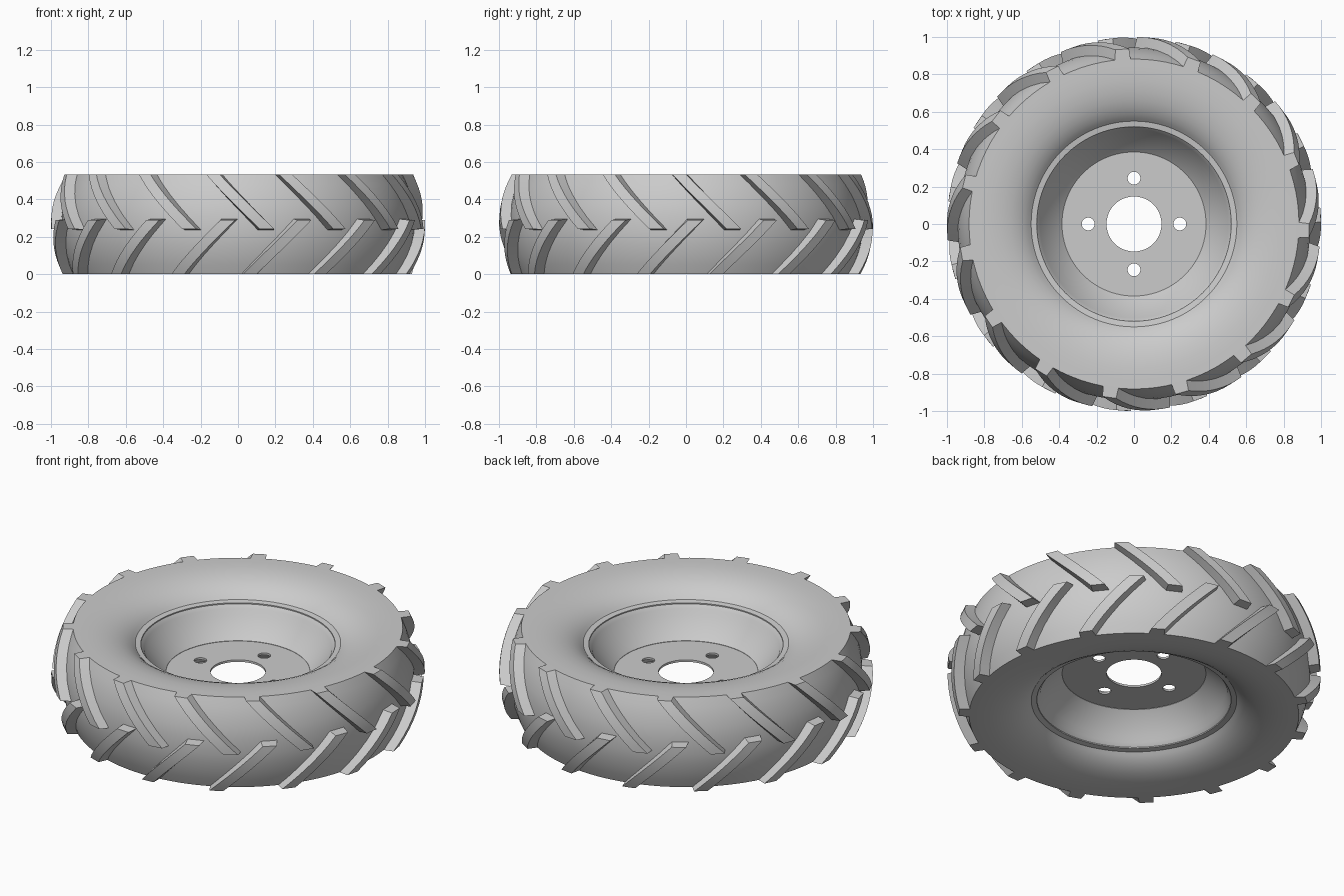
import bpy
from math import sin, cos, pi, radians

cube = bpy.data.objects.get("Cube")
if cube:
    bpy.data.objects.remove(cube, do_unlink=True)

HEIGHT = 0.532
MID = HEIGHT / 2
LUGS = 15

grey = bpy.data.materials.new("plain grey")
grey.use_nodes = True
GREY = (0.6, 0.6, 0.6, 1)
grey.diffuse_color = GREY
grey.node_tree.nodes["Principled BSDF"].inputs["Base Color"].default_value = GREY


def add(name, mesh, angle=35):
    mesh.materials.clear()
    mesh.materials.append(grey)
    obj = bpy.data.objects.new(name, mesh)
    bpy.context.collection.objects.link(obj)
    bpy.ops.object.select_all(action="DESELECT")
    obj.select_set(True)
    bpy.context.view_layer.objects.active = obj
    bpy.ops.object.mode_set(mode="EDIT")
    bpy.ops.mesh.select_all(action="SELECT")
    bpy.ops.mesh.normals_make_consistent(inside=False)
    bpy.ops.object.mode_set(mode="OBJECT")
    bpy.ops.object.shade_smooth_by_angle(angle=radians(angle))
    return obj


def lathe(name, profile, segments=96):
    """Turn a closed (radius, z) profile around the upright axis."""
    n = len(profile)
    verts, faces = [], []
    for s in range(segments):
        a = 2 * pi * s / segments
        verts += [(r * cos(a), r * sin(a), z) for r, z in profile]
        t = (s + 1) % segments
        faces += [(s * n + i, t * n + i, t * n + (i + 1) % n, s * n + (i + 1) % n)
                  for i in range(n)]
    mesh = bpy.data.meshes.new(name)
    mesh.from_pydata(verts, [], faces)
    return add(name, mesh)


def mirrored(half):
    """Extend a half profile above the middle plane with its mirror image."""
    return half + [(r, HEIGHT - z) for r, z in reversed(half)]


def tread_radius(z):
    return 0.945 - 0.063 * ((z - MID) / MID) ** 2


# Tyre: bead ring, dished sidewall, crowned tread
sidewall = [(0.52, 0.30), (0.52, 0.435), (0.55, 0.44), (0.565, 0.455), (0.585, 0.472),
            (0.62, 0.493), (0.66, 0.509), (0.71, 0.522), (0.77, 0.53), (0.83, HEIGHT)]
crown = [(tread_radius(z), z) for z in (HEIGHT, 0.48, 0.43, 0.37, 0.31)]
lathe("tyre", mirrored(sidewall + crown))

# Wheel bowl: a thin flared shell on both sides of the disc
bowl = [(0.385, MID + 0.008), (0.49, 0.375), (0.503, 0.41), (0.525, 0.434), (0.525, 0.30)]
lathe("wheel_bowl", mirrored(bowl))


# Wheel disc with a centre hole and four bolt holes
def circle(curve, x, y, r, count):
    spline = curve.splines.new("POLY")
    spline.points.add(count - 1)
    for i, p in enumerate(spline.points):
        a = 2 * pi * i / count
        p.co = (x + r * cos(a), y + r * sin(a), 0, 1)
    spline.use_cyclic_u = True


outline = bpy.data.curves.new("disc_outline", "CURVE")
outline.dimensions = "2D"
outline.fill_mode = "BOTH"
outline.extrude = 0.006
circle(outline, 0, 0, 0.388, 96)
circle(outline, 0, 0, 0.147, 64)
for k in range(4):
    circle(outline, 0.245 * cos(k * pi / 2), 0.245 * sin(k * pi / 2), 0.034, 32)
helper = bpy.data.objects.new("disc_outline", outline)
bpy.context.collection.objects.link(helper)
depsgraph = bpy.context.evaluated_depsgraph_get()
disc_mesh = bpy.data.meshes.new_from_object(helper.evaluated_get(depsgraph))
bpy.data.objects.remove(helper, do_unlink=True)
add("wheel_disc", disc_mesh).location.z = MID


# Tread lugs: slanted bars that follow the crown, cut flat at the tyre edge
def lug_row(name, flip, offset):
    steps = 8
    verts, faces = [], []
    for k in range(LUGS):
        base = len(verts)
        for i in range(steps + 1):
            f = i / steps
            for half, lift in ((-0.05, -0.02), (-0.039, 0.055), (0.039, 0.055), (0.05, -0.02)):
                start = 0.235 if lift < 0 else 0.243
                z = start + f * (HEIGHT - start)
                slant = radians(9 - 17 * (z - 0.24) / 0.29 + offset + k * 360 / LUGS) - pi / 2
                r = tread_radius(z) + lift
                a = slant + half
                verts.append((r * cos(a), r * sin(a), HEIGHT - z if flip else z))
            if i:
                p, q = base + (i - 1) * 4, base + i * 4
                faces += [(p + j, p + (j + 1) % 4, q + (j + 1) % 4, q + j) for j in range(4)]
        end = base + steps * 4
        faces += [tuple(range(base, base + 4)), tuple(range(end, end + 4))]
    mesh = bpy.data.meshes.new(name)
    mesh.from_pydata(verts, [], faces)
    add(name, mesh, 25)


lug_row("upper_lugs", False, 0)
lug_row("lower_lugs", True, -180 / LUGS)
